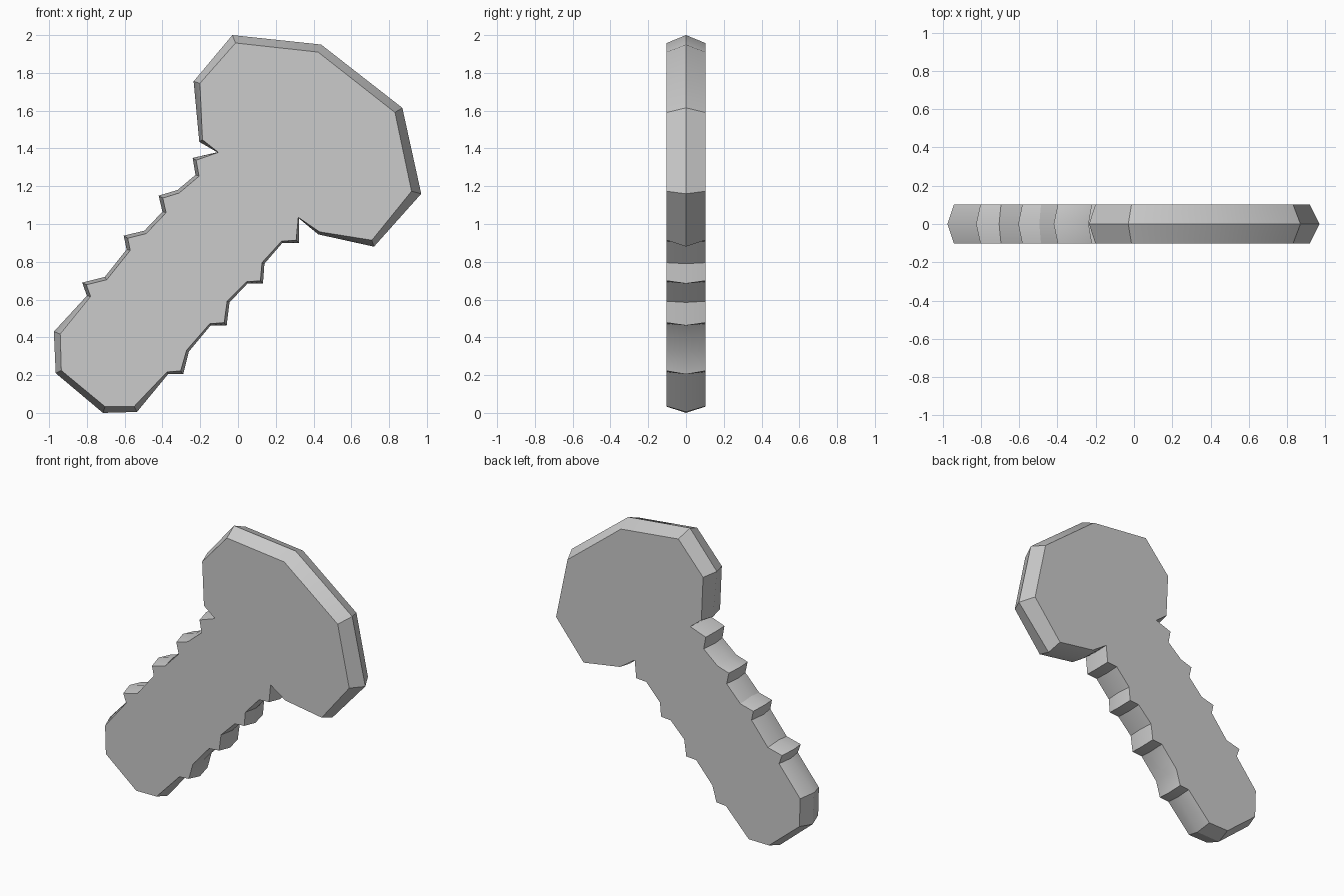
import bpy, bmesh, math
from mathutils import Vector

if "Cube" in bpy.data.objects:
    bpy.data.objects.remove(bpy.data.objects["Cube"])

HALF = 0.102  # half thickness

# Silhouette at the mid-plane, clockwise: x, z, bevel inset towards the flat faces
head = [(-0.235, 1.755, .035), (-0.03, 2.0, .045), (0.44, 1.95, .043), (0.87, 1.615, .046),
        (0.97, 1.16, .053), (0.72, 0.88, .036), (0.425, 0.945, .015), (0.322, 1.03, .006)]
right_teeth = [(0.322, 0.90, .02), (0.235, 0.90, .01), (0.14, 0.79, .014),
               (0.132, 0.685, .02), (0.05, 0.685, .01), (-0.045, 0.585, .014),
               (-0.06, 0.463, .02), (-0.145, 0.463, .01), (-0.26, 0.325, .014),
               (-0.29, 0.205, .022), (-0.37, 0.205, .013)]
butt = [(-0.535, 0.005, .033), (-0.715, 0.0, .035), (-0.965, 0.21, .033), (-0.975, 0.43, .036)]
left_teeth = [(-0.80, 0.62, .02), (-0.825, 0.69, .025), (-0.705, 0.72, .018),
              (-0.59, 0.865, .02), (-0.605, 0.938, .025), (-0.495, 0.965, .018),
              (-0.40, 1.065, .02), (-0.42, 1.15, .025), (-0.32, 1.18, .018),
              (-0.225, 1.26, .02), (-0.24, 1.35, .022), (-0.11, 1.38, .006),
              (-0.205, 1.435, .02)]
outline = head + right_teeth + butt + left_teeth


def inset_point(i):
    """Move an outline point inward along the average of its edge normals."""
    n = len(outline)
    a, p, b = (Vector(outline[k % n][:2]) for k in (i - 1, i, i + 1))
    d1, d2 = (p - a).normalized(), (b - p).normalized()
    d = d1 + d2
    inward = Vector((d.y, -d.x)).normalized()
    return p + inward * outline[i][2]


# Slab with a ridge running round its edge
bm = bmesh.new()
count = len(outline)
inner = [inset_point(i) for i in range(count)]
mid = [bm.verts.new((x, 0, z)) for x, z, _ in outline]
for side in (-1, 1):
    ring = [bm.verts.new((p.x, side * HALF, p.y)) for p in inner]
    bm.faces.new(ring)
    for i in range(count):
        j = (i + 1) % count
        bm.faces.new((mid[i], mid[j], ring[j], ring[i]))
bmesh.ops.recalc_face_normals(bm, faces=bm.faces)

mesh = bpy.data.meshes.new("notched_club")
bm.to_mesh(mesh)
bm.free()
club = bpy.data.objects.new("notched_club", mesh)
bpy.context.collection.objects.link(club)
bpy.context.view_layer.objects.active = club
club.select_set(True)
bpy.ops.object.shade_smooth_by_angle(angle=math.radians(30))
